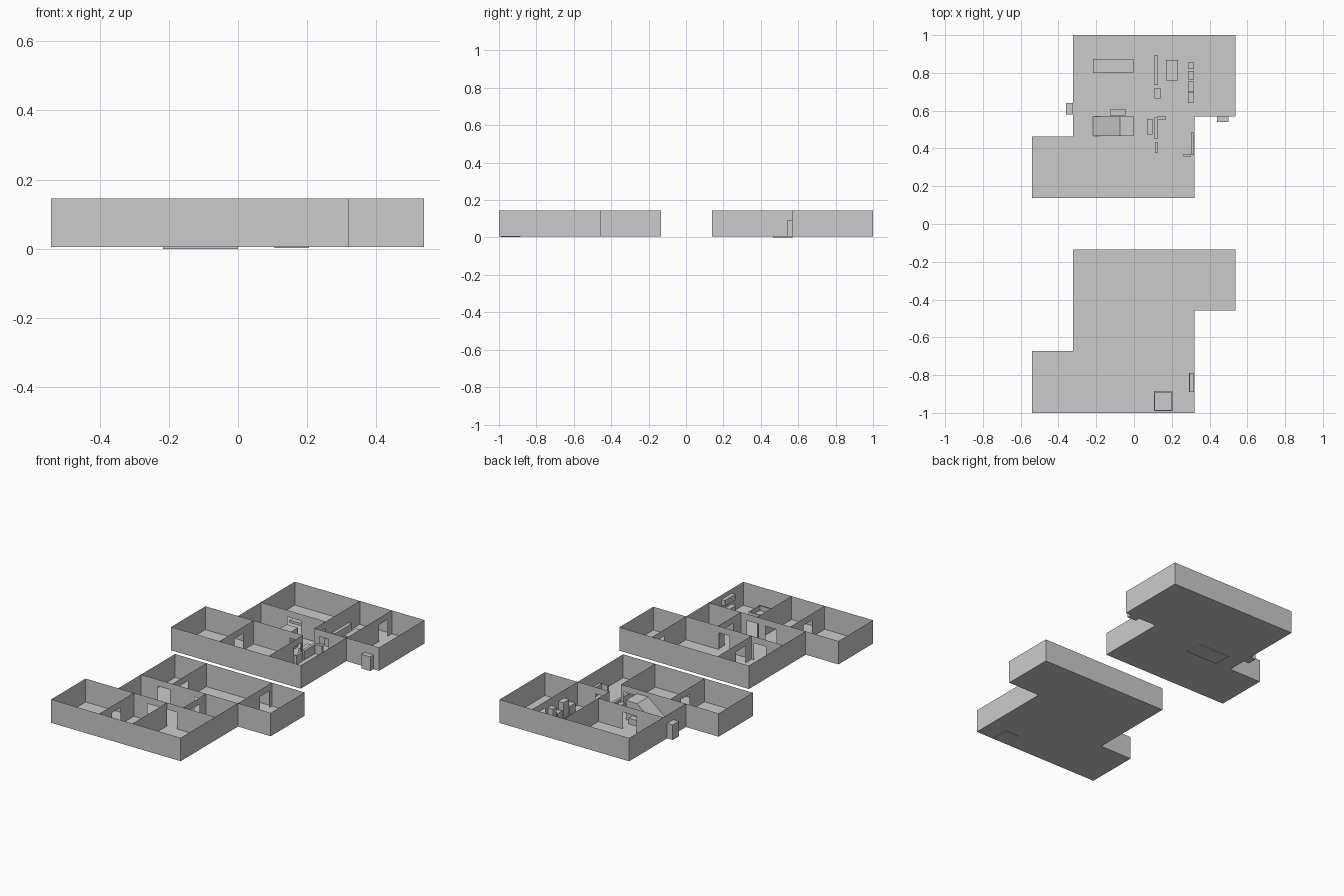
import bpy

if "Cube" in bpy.data.objects:
    bpy.data.objects.remove(bpy.data.objects["Cube"])

Z0, Z1, DOOR = 0.005, 0.145, 0.105   # floor level, wall top, door head


def mesh(name, verts, faces):
    me = bpy.data.meshes.new(name)
    me.from_pydata(verts, [], faces)
    me.update()
    ob = bpy.data.objects.new(name, me)
    bpy.context.collection.objects.link(ob)
    return ob


def box(name, x0, x1, y0, y1, z0, z1):
    v = [(x, y, z) for z in (z0, z1) for x, y in ((x0, y0), (x1, y0), (x1, y1), (x0, y1))]
    return mesh(name, v, [(3, 2, 1, 0), (4, 5, 6, 7), (0, 1, 5, 4),
                          (1, 2, 6, 5), (2, 3, 7, 6), (3, 0, 4, 7)])


def wall(name, axis, at, start, end, doors=()):
    """Sheet wall along 'x' or 'y' with door openings given as (from, to)."""
    verts, faces = [], []

    def panel(a, b, low):
        n = len(verts)
        for s, z in ((a, low), (b, low), (b, Z1), (a, Z1)):
            verts.append((s, at, z) if axis == 'x' else (at, s, z))
        faces.append((n, n + 1, n + 2, n + 3))

    pos = start
    for a, b in sorted(doors):
        panel(pos, a, Z0)
        panel(a, b, DOOR)
        pos = b
    panel(pos, end, Z0)
    return mesh(name, verts, faces)


def shell(name, outline):
    """Floor sheet plus outer sheet walls."""
    n = len(outline)
    mesh(name + "_floor", [(x, y, Z0) for x, y in outline], [tuple(range(n))])
    v = [(x, y, z) for z in (Z0, Z1) for x, y in outline]
    mesh(name + "_outer_walls", v,
         [(i, (i + 1) % n, (i + 1) % n + n, i + n) for i in range(n)])


# Outer shells of the two storeys
shell("lower_storey", [(-.54, .138), (.32, .138), (.32, .57), (.537, .57),
                       (.537, 1), (-.323, 1), (-.323, .462), (-.54, .462)])
shell("upper_storey", [(-.54, -1), (.32, -1), (.32, -.457), (.537, -.457),
                       (.537, -.135), (-.323, -.135), (-.323, -.673), (-.54, -.673)])

# Inner walls: axis, position, start, end, doors
lower = [
    ('x', .677, -.323, .108, [(-.145, -.055)]),
    ('x', .462, -.323, .108, [(.02, .09)]),
    ('x', .57, .108, .32, [(.14, .2)]),
    ('y', .108, .57, 1, [(.6, .67)]),
    ('y', .32, .57, 1, [(.88, .96)]),
    ('y', -.22, .138, .462, [(.28, .36)]),
    ('y', .108, .138, .462, [(.375, .445)]),
]
upper = [
    ('x', -.457, -.323, .32, [(-.21, -.13), (.03, .1)]),
    ('x', -.673, -.323, .32, [(-.13, -.055), (-.01, .065)]),
    ('y', -.115, -.457, -.135, [(-.4, -.31)]),
    ('y', .32, -.457, -.135, [(-.25, -.16)]),
    ('y', -.22, -1, -.673, [(-.88, -.8)]),
    ('y', 0, -1, -.673),
    ('y', .108, -.673, -.457, [(-.6, -.52)]),
]
for label, walls in (("lower", lower), ("upper", upper)):
    for i, w in enumerate(walls):
        wall(f"{label}_inner_wall_{i + 1}", *w)

# Staircase: sloped flight with a landing, extruded in y
prof = [(-.217, 0), (0, 0), (0, .12), (-.075, .12), (-.217, Z0)]
n = len(prof)
mesh("staircase", [(x, y, z) for y in (.465, .57) for x, z in prof],
     [tuple(range(n)), tuple(range(2 * n - 1, n - 1, -1))] +
     [(i, i + n, (i + 1) % n + n, (i + 1) % n) for i in range(n)])

# Outdoor units against the outer walls
box("outdoor_unit_side", -.36, -.323, .58, .64, Z0, .095)
box("outdoor_unit_front", .44, .5, .54, .57, Z0, .09)

# Living room
box("sofa", -.217, -.003, .8, .873, Z0, .02)
box("side_cabinet", -.125, -.045, .572, .608, Z0, .04)

# Kitchen and dining
box("kitchen_counter", .108, .128, .735, .895, Z0, .055)
box("kitchen_stool", .108, .14, .665, .72, Z0, .05)
box("dining_table_top", .17, .232, .76, .868, .04, .047)
for x in (.175, .222):
    for y in (.765, .858):
        box("dining_table_leg", x, x + .005, y, y + .005, Z0, .04)
for i, (a, b, h) in enumerate([(.64, .695, .055), (.70, .755, .1), (.765, .81, .055), (.82, .855, .1)]):
    box(f"kitchen_unit_{i + 1}", .285, .318, a, b, Z0, h)

# Hall and washroom fittings of the lower storey
box("hall_shelf", .07, .098, .475, .555, Z0, .05)
box("corner_shelf_long", .108, .125, .45, .565, Z0, .06)
box("corner_shelf_short", .125, .17, .552, .568, Z0, .06)
box("low_shelf", .11, .125, .375, .435, Z0, .06)
box("wash_counter_long", .302, .318, .365, .485, Z0, .06)
box("wash_counter_short", .262, .302, .357, .37, Z0, .06)

# Upper storey washroom: rimmed tray and wall cabinet
box("tray_base", .105, .205, -.99, -.885, .003, .012)
for name, r in (("left", (.105, .111, -.99, -.885)), ("right", (.199, .205, -.99, -.885)),
                ("front", (.111, .199, -.99, -.984)), ("back", (.111, .199, -.891, -.885))):
    box("tray_rim_" + name, *r, .012, .04)
box("wall_cabinet_lower", .29, .318, -.89, -.79, Z0, .055)
box("wall_cabinet_upper", .295, .318, -.89, -.79, .085, .12)
